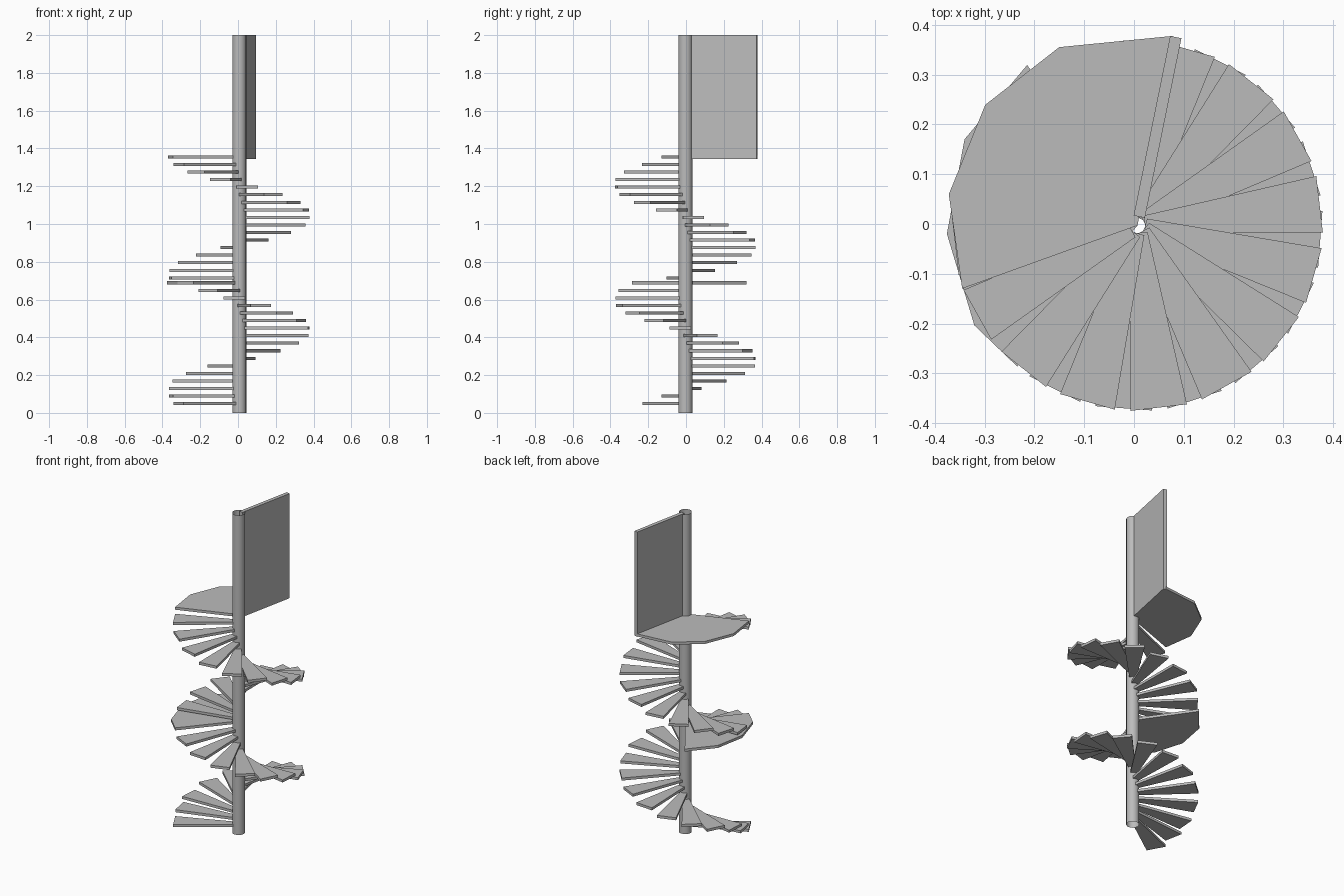
import bpy, bmesh
from math import radians, cos, sin
from mathutils import Vector

cube = bpy.data.objects.get("Cube")
if cube:
    bpy.data.objects.remove(cube, do_unlink=True)

CENTRE = Vector((0.007, -0.003, 0))
RISE, TURN, WIDTH, THICK = 0.04, 22.5, 17.7, 0.016

grey = bpy.data.materials.new("plain_grey")
grey.use_nodes = True
grey.diffuse_color = (0.5, 0.5, 0.5, 1)
grey.node_tree.nodes["Principled BSDF"].inputs["Base Color"].default_value = (0.5, 0.5, 0.5, 1)


def finish(name, bm):
    bmesh.ops.recalc_face_normals(bm, faces=bm.faces)
    mesh = bpy.data.meshes.new(name)
    bm.to_mesh(mesh)
    bm.free()
    mesh.materials.append(grey)
    obj = bpy.data.objects.new(name, mesh)
    obj.location = CENTRE
    bpy.context.collection.objects.link(obj)
    return obj


def slab(name, outline, bottom, height):
    """Extrude a flat outline upwards."""
    bm = bmesh.new()
    face = bm.faces.new([bm.verts.new((x, y, bottom)) for x, y in outline])
    top = bmesh.ops.extrude_face_region(bm, geom=[face])
    verts = [v for v in top["geom"] if isinstance(v, bmesh.types.BMVert)]
    bmesh.ops.translate(bm, verts=verts, vec=(0, 0, height))
    return finish(name, bm)


def polar(radius, degrees):
    return radius * cos(radians(degrees)), radius * sin(radians(degrees))


def radial_plate(name, angle, inner, outer, half_in, half_out, bottom, height):
    """Tapered plate pointing outwards from the pole."""
    c, s = cos(radians(angle)), sin(radians(angle))
    shape = [(inner, -half_in), (outer, -half_out), (outer, half_out), (inner, half_in)]
    return slab(name, [(u * c - v * s, u * s + v * c) for u, v in shape], bottom, height)


def landing(name, z, corners):
    slab(name, [(0, 0)] + [polar(r, a) for r, a in corners], z - THICK / 2, THICK)


def flight(name, z, trailing_angles):
    for i, a in enumerate(trailing_angles):
        radial_plate(f"{name}_step_{i + 1}", a - WIDTH / 2, 0.015, 0.368, 0.0185, 0.057,
                     z + i * RISE - THICK / 2, THICK)


# Central pole, an open tube
bm = bmesh.new()
bmesh.ops.create_cone(bm, cap_ends=False, segments=16, radius1=0.037, radius2=0.037, depth=2)
bmesh.ops.translate(bm, verts=bm.verts, vec=(0, 0, 1))
for f in bm.faces:
    f.smooth = True
finish("pole", bm)

# Two flights climbing clockwise; the lowest two steps sit closer together
flight("lower", 0.049, [217.8, 200] + [229.5 - TURN * k for k in range(2, 16)])
flight("upper", 0.715, [555.5 - TURN * k for k in range(16)])

# Landings at the head of each flight
landing("lower_landing", 0.689,
        [(0.372, 229.5), (0.384, 211.5), (0.383, 182.5), (0.388, 153.5), (0.391, 124.5)])
landing("upper_landing", 1.355,
        [(0.374, 199.8), (0.384, 170.6), (0.39, 141.6), (0.391, 113.7), (0.387, 79.5)])

# Upright wall panel beside the top landing
radial_plate("wall_panel", 78.5, 0.018, 0.386, 0.0115, 0.0115, 1.345, 0.655)
